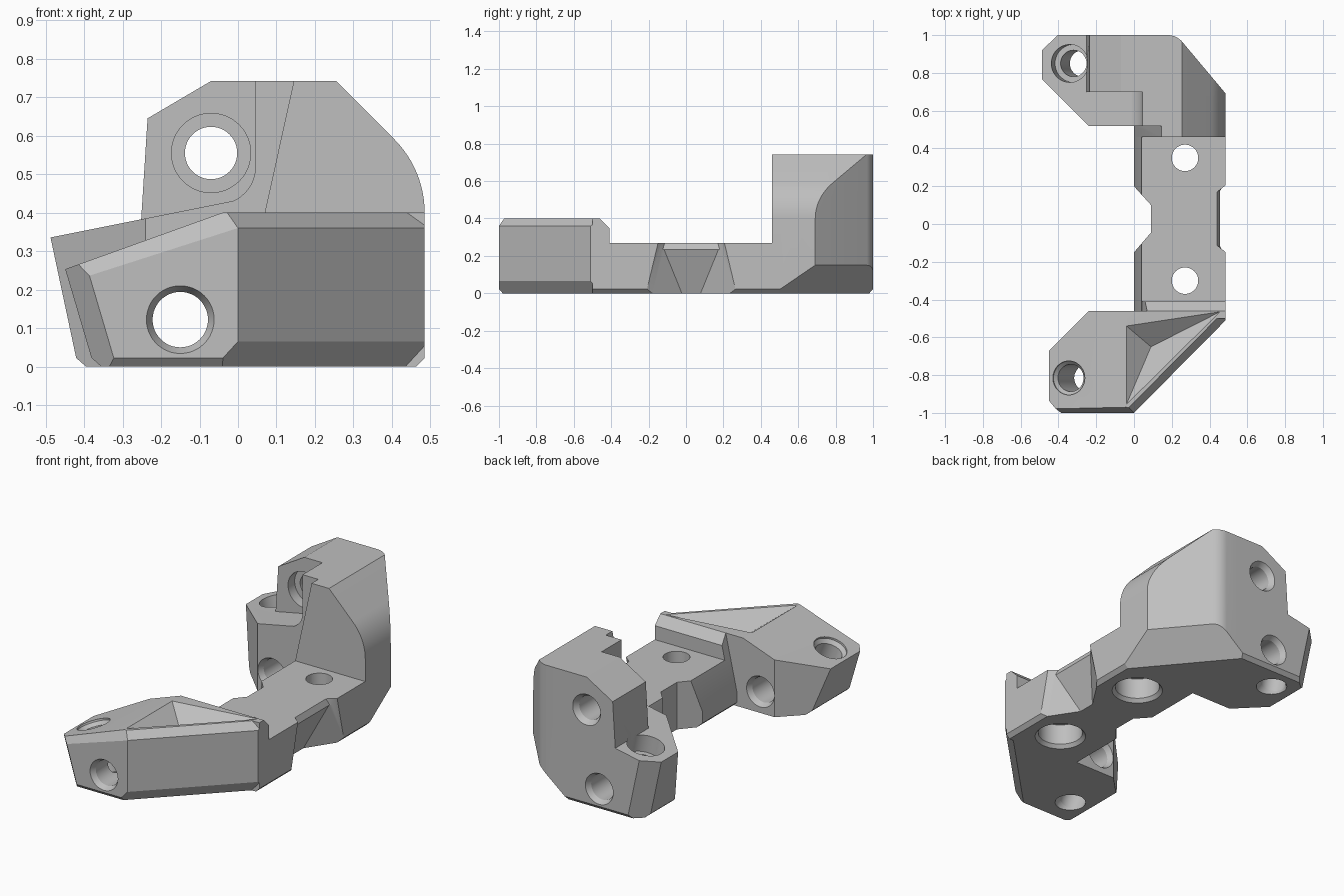
import bpy, bmesh, math
from mathutils import Vector as V

if "Cube" in bpy.data.objects:
    bpy.data.objects.remove(bpy.data.objects["Cube"])

grey = bpy.data.materials.new("plain grey")
grey.use_nodes = True
COLOR = (0.52, 0.52, 0.52, 1)
grey.diffuse_color = COLOR
grey.node_tree.nodes["Principled BSDF"].inputs["Base Color"].default_value = COLOR
X, Y, Z = V((1, 0, 0)), V((0, 1, 0)), V((0, 0, 1))


def prism(outline, axis, lo, hi):
    """Extrude a 2D outline: (x, y) along Z or (x, z) along Y."""
    bm = bmesh.new()
    place = (lambda a, b: (a, b, lo)) if axis == Z else (lambda a, b: (a, lo, b))
    face = bm.faces.new([bm.verts.new(place(*p)) for p in outline])
    ext = bmesh.ops.extrude_face_region(bm, geom=[face])["geom"]
    moved = [g for g in ext if isinstance(g, bmesh.types.BMVert)]
    bmesh.ops.translate(bm, verts=moved, vec=axis * (hi - lo))
    return bm


def cut(bm, a, b, c):
    """Slice away the side of plane a-b-c that lies away from the middle."""
    a, b, c = V(a), V(b), V(c)
    n = (b - a).cross(c - a).normalized()
    mid = sum((v.co for v in bm.verts), V()) / len(bm.verts)
    if n.dot(mid - a) > 0:
        n = -n
    geom = bm.verts[:] + bm.edges[:] + bm.faces[:]
    res = bmesh.ops.bisect_plane(bm, geom=geom, plane_co=a, plane_no=n, clear_outer=True)
    rim = [g for g in res["geom_cut"] if isinstance(g, bmesh.types.BMEdge)]
    rim = [e for e in rim if e.is_boundary]
    if rim:
        bmesh.ops.edgeloop_fill(bm, edges=rim)


def hull(points):
    bm = bmesh.new()
    for p in points:
        bm.verts.new(p)
    res = bmesh.ops.convex_hull(bm, input=bm.verts)
    junk = [g for g in res["geom_interior"] if isinstance(g, bmesh.types.BMVert)]
    bmesh.ops.delete(bm, geom=junk, context="VERTS")
    return bm


def drill(origin, axis, rings, n=48):
    """Turned cutter: rings are (distance along axis, radius)."""
    bm = bmesh.new()
    axis = V(axis).normalized()
    u = axis.orthogonal().normalized()
    w = axis.cross(u)
    loops = []
    for t, r in rings:
        loops.append([bm.verts.new(V(origin) + axis * t + r * (
            u * math.cos(k * math.tau / n) + w * math.sin(k * math.tau / n))) for k in range(n)])
    for p, q in zip(loops, loops[1:]):
        for k in range(n):
            bm.faces.new((p[k], p[(k + 1) % n], q[(k + 1) % n], q[k]))
    bm.faces.new(loops[0])
    bm.faces.new(loops[-1])
    return bm


def make(name, bm):
    bmesh.ops.recalc_face_normals(bm, faces=bm.faces)
    mesh = bpy.data.meshes.new(name)
    bm.to_mesh(mesh)
    bm.free()
    mesh.materials.append(grey)
    ob = bpy.data.objects.new(name, mesh)
    bpy.context.collection.objects.link(ob)
    return ob


def arc(cx, cz, r, a0, a1, n=12):
    angles = [math.radians(a0 + (a1 - a0) * k / n) for k in range(n + 1)]
    return [(cx + r * math.cos(a), cz + r * math.sin(a)) for a in angles]


R = 0.485   # right-hand wall
foot = [(0, 0.085), (0, 0.02), (0.02, 0), (R - 0.022, 0), (R, 0.022)]
shoulder_curve = arc(R - 0.27, 0.4, 0.27, 0, 45)
solids, cutters = [], []

# Middle bar and the raised shoulder beside the front arm
solids.append(make("middle_bar", prism(foot + [(R, 0.27), (0.041, 0.27)], Y, -0.48, 0.5)))
bm = prism(foot + [(R, 0.4), (0.07, 0.4)], Y, -0.5, -0.41)
cut(bm, (0, -0.46, 0.4), (1, -0.46, 0.4), (0, -0.41, 0.35))
solids.append(make("front_shoulder", bm))

# Front arm
bm = prism([(-0.5, -0.72), (-0.24, -0.46), (R, -0.46), (R, -0.51), (0, -1), (-0.5, -1)], Z, 0, 0.4)
cut(bm, (-0.43, 0, 0.26), (-0.04, 0, 0.4), (-0.04, 1, 0.4))
cut(bm, (-0.445, 0, 0.24), (-0.38, 0, 0.02), (-0.38, 1, 0.02))
cut(bm, (-0.39, -1, 0.25), (-0.445, -0.94, 0.25), (-0.325, -1, 0.03))
cut(bm, (0, -1, 0.36), (-0.39, -1, 0.235), (-0.04, -0.97, 0.4))
cut(bm, (0, -1, 0.36), (R, -0.51, 0.36), (R - 0.028, -0.482, 0.4))
cut(bm, (0, -1, 0.065), (R, -0.51, 0.065), (R - 0.03, -0.48, 0))
cut(bm, (0, -1, 0.022), (1, -1, 0.022), (0, -0.98, 0))
cut(bm, (-0.38, 0, 0.022), (-0.38, 1, 0.022), (-0.355, 0, 0))
cut(bm, (R, 0, 0.022), (R, 1, 0.022), (R - 0.022, 0, 0))
solids.append(make("front_arm", bm))


# Rear block parts share the slanted outer wall, its round corner and lower bevel
def trim_rear(bm):
    for deg in range(40, 91, 5):
        a = math.radians(deg)
        n = V((math.cos(a), math.sin(a), 0))
        p = V((0.179, 0.9, 0)) + n * 0.1
        cut(bm, p, p + Z, p + n.cross(Z))
    cut(bm, (R, 0.69, 0.15), (R, 0.5, 0.02), (R - 0.23, 0.965, 0.15))
    cut(bm, (0, 1, 0.022), (1, 1, 0.022), (0, 0.98, 0))
    return bm


crown = shoulder_curve + [(0.255, 0.742)]
solids.append(make("rear_front_wall", trim_rear(
    prism(foot + crown + [(0.145, 0.742)], Y, 0.46, 0.62))))
solids.append(make("rear_core", trim_rear(
    prism([(0.045, 0), foot[3], foot[4]] + crown + [(0.045, 0.742)], Y, 0.52, 1))))
solids.append(make("rear_plate", trim_rear(
    prism([(-0.26, 0.25), (0.1, 0.25), (0.1, 0.742), (-0.07, 0.742), (-0.235, 0.645)], Y, 0.7, 1))))
solids.append(make("rear_fillet", prism(
    arc(-0.05, 0.518, 0.095, -78.7, 0) + [(0.1, 0.518), (0.1, 0.3), (-0.031, 0.3)], Y, 0.52, 0.75)))

# Rear lug
bm = prism([(-0.24, 0.52), (0.1, 0.52), (0.1, 1), (-0.52, 1), (-0.52, 0.8)], Z, 0, 0.5)
cut(bm, (-0.49, 0, 0.335), (-0.04, 0, 0.425), (-0.04, 1, 0.425))
cut(bm, (-0.487, 0, 0.335), (-0.42, 0, 0.02), (-0.42, 1, 0.02))
cut(bm, (-0.487, 0.92, 0.335), (-0.4, 1, 0.335), (-0.333, 1, 0.02))
cut(bm, (-0.42, 0, 0.022), (-0.42, 1, 0.022), (-0.395, 0, 0))
solids.append(make("rear_lug", trim_rear(bm)))

# Recesses: triangular pocket, side notches
rim = [(-0.04, -0.54), (0.455, -0.465), (-0.04, -0.955)]
cutters.append(make("pocket_cutter", hull(
    [(x, y, z) for x, y in rim for z in (0.4, 0.42)] + [(0.09, -0.65, 0.3)])))
cutters.append(make("left_notch_cutter", prism(
    [(-0.05, 0.255), (0.09, 0.1), (0.09, -0.045), (-0.05, -0.208)], Z, -0.1, 0.3)))


def notch(points):
    return hull([(x, 0.028 + s * h, z) for x, h, z in points for s in (-1, 1)])


cutters.append(make("right_notch_cutter", notch(
    [(0.471, 0.162, 0.275), (0.358, 0.048, -0.005), (0.487, 0.178, 0.275), (0.487, 0.245, -0.005)])))
cutters.append(make("right_notch_top_cutter", notch(
    [(0.438, 0.14, 0.275), (0.455, 0.152, 0.235), (0.487, 0.178, 0.275), (0.487, 0.178, 0.235)])))

# Bolt holes
for y in (0.35, -0.3):
    cutters.append(make("bar_hole_cutter", drill((0.27, y, 0), Z, [
        (-0.01, 0.137), (0, 0.137), (0.02, 0.12), (0.14, 0.12), (0.14, 0.07), (0.3, 0.07)])))
cutters.append(make("long_hole_cutter", drill((-0.15, 0, 0.122), Y, [
    (-1.01, 0.088), (-1, 0.088), (-0.97, 0.072), (-0.49, 0.072), (-0.46, 0.088),
    (0.52, 0.088), (0.55, 0.072), (0.97, 0.072), (1, 0.088), (1.01, 0.088)])))
cutters.append(make("plate_hole_cutter", drill((-0.07, 0, 0.555), Y, [
    (0.65, 0.103), (0.76, 0.103), (0.76, 0.068), (0.97, 0.068), (1, 0.088), (1.01, 0.088)])))
cutters.append(make("lug_hole_cutter", drill((-0.34, 0.85, 0.365), (0.2, 0, -0.98), [
    (-0.08, 0.1), (0.1, 0.1), (0.1, 0.07), (0.345, 0.07), (0.372, 0.085), (0.42, 0.085)])))
cutters.append(make("arm_hole_cutter", drill((-0.345, -0.815, 0.29), (0.34, 0, -0.94), [
    (-0.06, 0.09), (0.01, 0.09), (0.03, 0.072), (0.285, 0.072), (0.31, 0.085), (0.37, 0.085)])))

# Join the solids, subtract the cutters, then bake and drop the helpers
body = solids[0]
for group, op in ((solids[1:], "UNION"), (cutters, "DIFFERENCE")):
    for ob in group:
        ob.hide_render = True
        mod = body.modifiers.new(ob.name, "BOOLEAN")
        mod.operation, mod.solver, mod.object = op, "EXACT", ob
bpy.context.view_layer.update()
baked = bpy.data.meshes.new_from_object(body.evaluated_get(bpy.context.evaluated_depsgraph_get()))
body.modifiers.clear()
body.data = baked
body.name = "bracket_body"
for ob in solids[1:] + cutters:
    bpy.data.objects.remove(ob)
bpy.ops.object.select_all(action="DESELECT")
body.select_set(True)
bpy.context.view_layer.objects.active = body
bpy.ops.object.shade_smooth_by_angle(angle=math.radians(20))
